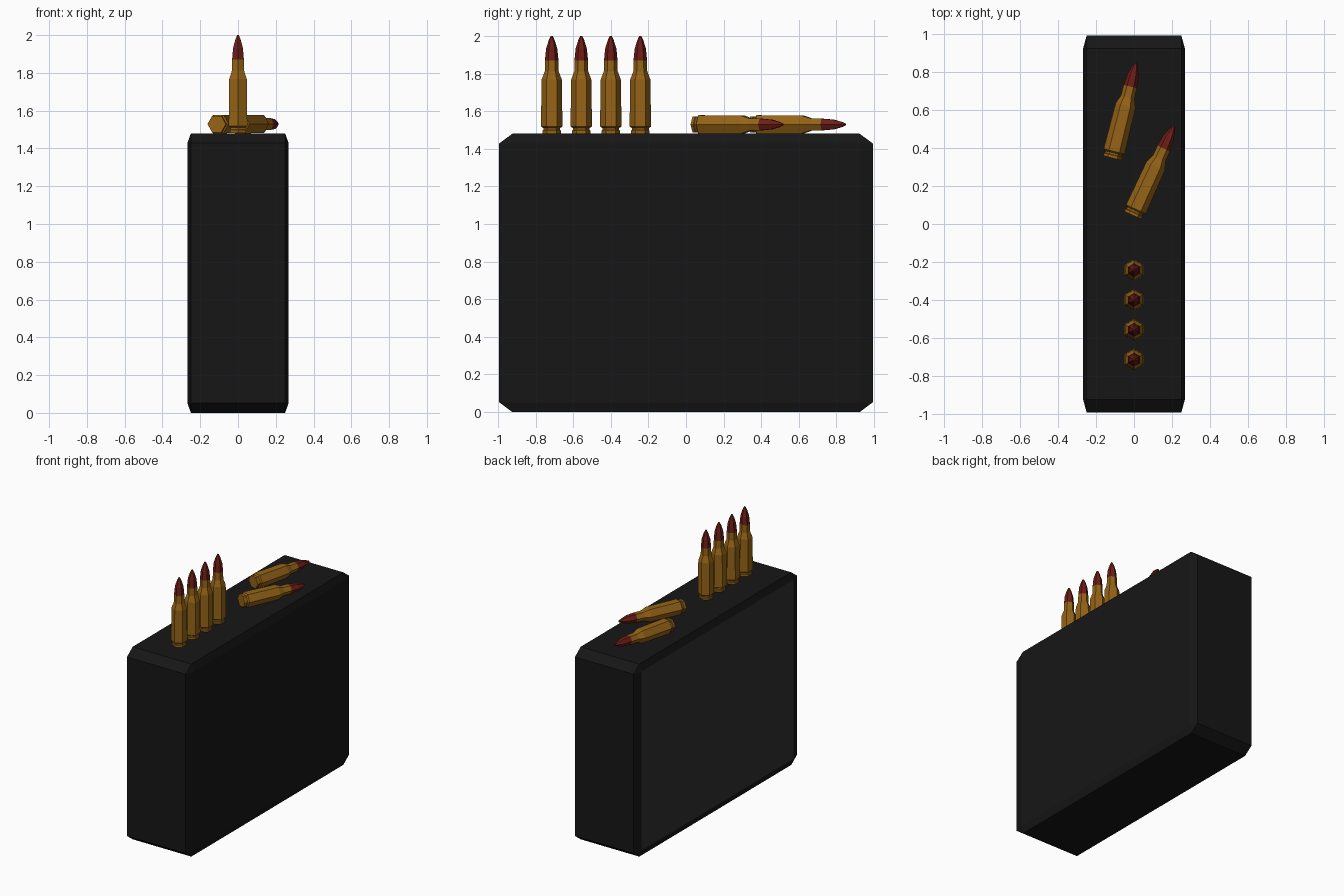
import bpy, bmesh, math
from mathutils import Matrix, Vector

if "Cube" in bpy.data.objects:
    bpy.data.objects.remove(bpy.data.objects["Cube"])


def material(name, color):
    m = bpy.data.materials.new(name)
    m.diffuse_color = (*color, 1)
    m.use_nodes = True
    m.node_tree.nodes["Principled BSDF"].inputs["Base Color"].default_value = m.diffuse_color
    return m


BLACK = material("black", (0.008, 0.008, 0.008))
GREY = material("dark_grey", (0.03, 0.03, 0.03))
BRASS = material("brass", (0.30, 0.125, 0.008))
RED = material("red", (0.15, 0.012, 0.008))


def finish(name, bm, mats, matrix):
    me = bpy.data.meshes.new(name)
    bm.to_mesh(me)
    bm.free()
    for m in mats:
        me.materials.append(m)
    ob = bpy.data.objects.new(name, me)
    ob.matrix_world = matrix
    bpy.context.collection.objects.link(ob)
    return ob


# Box body: bevelled cube, stretched so the chamfers stretch too
bm = bmesh.new()
bmesh.ops.create_cube(bm, size=2)
bmesh.ops.bevel(bm, geom=bm.edges[:], offset=0.07, segments=1,
                affect='EDGES', profile=0.5)
bm.normal_update()
for f in bm.faces:
    f.material_index = 1 if f.normal.x < -0.9 else 0
bmesh.ops.scale(bm, verts=bm.verts[:], vec=(0.268, 0.993, 0.74))
finish("box", bm, [BLACK, GREY], Matrix.Translation((0, 0, 0.74)))

# Cartridge profile as (height, radius); rows from TIP on are red
PROFILE = [(0.0, 0.050), (0.015, 0.050), (0.018, 0.045), (0.028, 0.045),
           (0.036, 0.057), (0.285, 0.054), (0.33, 0.037), (0.388, 0.036),
           (0.45, 0.030), (0.495, 0.016), (0.518, 0.005)]
TIP = 7


def cartridge(name, matrix):
    bm = bmesh.new()
    rings = []
    for z, r in PROFILE:
        angles = [math.radians(90 + 60 * k) for k in range(6)]
        rings.append([bm.verts.new((r * math.cos(a), r * math.sin(a), z))
                      for a in angles])
    for i in range(len(rings) - 1):
        a, b = rings[i], rings[i + 1]
        for k in range(6):
            n = (k + 1) % 6
            f = bm.faces.new((a[k], a[n], b[n], b[k]))
            f.material_index = int(i >= TIP)
    bm.faces.new(rings[0][::-1])
    bm.faces.new(rings[-1]).material_index = 1
    finish(name, bm, [BRASS, RED], matrix)


# Standing row
for i in range(4):
    cartridge(f"standing_cartridge_{i + 1}",
              Matrix.Translation((0, -0.714 + 0.157 * i, 1.482)))

# Two lying on the lid, flat side down
for i, (x, y, heading) in enumerate([(-0.113, 0.347, -13.9), (-0.005, 0.045, -24.6)]):
    cartridge(f"lying_cartridge_{i + 1}",
              Matrix.Translation((x, y, 1.529))
              @ Matrix.Rotation(math.radians(heading), 4, 'Z')
              @ Matrix.Rotation(math.radians(-90), 4, 'X')
              @ Matrix.Rotation(math.radians(30), 4, 'Z'))
